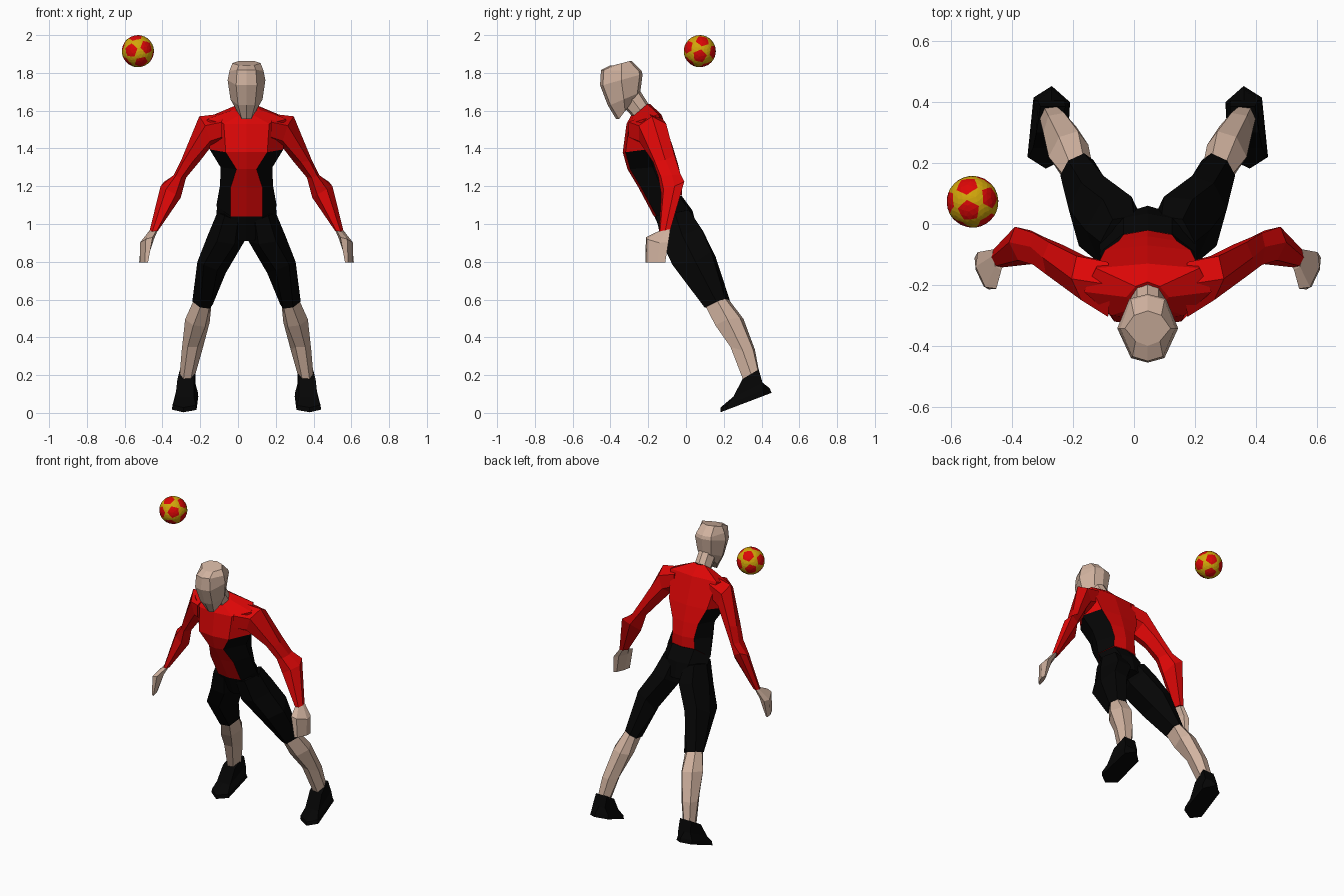
import bpy, bmesh, math
from mathutils import Vector, Matrix

if "Cube" in bpy.data.objects:
    bpy.data.objects.remove(bpy.data.objects["Cube"])

CX = 0.045  # figure's plane of symmetry


def material(name, rgb):
    m = bpy.data.materials.new(name)
    m.diffuse_color = (*rgb, 1)
    m.use_nodes = True
    m.node_tree.nodes["Principled BSDF"].inputs["Base Color"].default_value = m.diffuse_color
    return m


RED = material("shirt_red", (0.72, 0.002, 0.002))
BLACK = material("kit_black", (0.0015, 0.0015, 0.0015))
SKIN = material("skin", (0.64, 0.45, 0.35))
YELLOW = material("ball_yellow", (0.64, 0.38, 0.003))


def finish(bm, name, mats):
    bmesh.ops.recalc_face_normals(bm, faces=bm.faces[:])
    me = bpy.data.meshes.new(name)
    bm.to_mesh(me)
    bm.free()
    for m in mats:
        me.materials.append(m)
    ob = bpy.data.objects.new(name, me)
    bpy.context.collection.objects.link(ob)
    return ob


def loft(name, rings, mats, rule=None):
    """Skin rings of equal point count; rule(row, column) picks the material."""
    bm = bmesh.new()
    vs = [[bm.verts.new(p) for p in r] for r in rings]
    n = len(vs[0])
    for i in range(len(vs) - 1):
        for j in range(n):
            k = (j + 1) % n
            f = bm.faces.new((vs[i][j], vs[i][k], vs[i + 1][k], vs[i + 1][j]))
            f.material_index = rule(i, j) if rule else 0
    bm.faces.new(vs[0])
    bm.faces.new(vs[-1])
    return finish(bm, name, mats)


def body_ring(yf, zf, yb, zb, wf, ws, wb):
    """Eight-point tilted section: front panel, sides, back panel."""
    ym, zm = (yf + yb) / 2, (zf + zb) / 2
    e = 0.015  # panel edges sit slightly behind the centre line
    half = [(0, yf, zf), (wf, yf + e, zf), (ws, ym, zm), (wb, yb - e, zb), (0, yb, zb)]
    pts = half + [(-x, y, z) for x, y, z in half[3:0:-1]]
    return [(CX + x, y, z) for x, y, z in pts]


def limb(name, side, sections, mat):
    """Six-sided limb from outer, front, inner, back points per section."""
    rings = []
    for sec in sections:
        o, f, i, b = (Vector(p) for p in sec)
        d = (o - i) * 0.24
        ring = [o, f + d, f - d, i, b - d, b + d]
        rings.append([(CX + side * p.x, p.y, p.z) for p in ring])
    return loft(name, rings, [mat])


# torso: red panels front and back, black sides, red yoke
torso = [
    body_ring(-0.17, 1.04, -0.02, 1.15, 0.085, 0.16, 0.085),
    body_ring(-0.25, 1.19, -0.02, 1.22, 0.085, 0.14, 0.08),
    body_ring(-0.31, 1.29, -0.04, 1.31, 0.053, 0.137, 0.095),
    body_ring(-0.335, 1.38, -0.07, 1.41, 0.11, 0.195, 0.14),
    body_ring(-0.315, 1.53, -0.13, 1.58, 0.12, 0.21, 0.17),
    body_ring(-0.29, 1.575, -0.19, 1.635, 0.04, 0.07, 0.04),
]
loft("torso", torso, [RED, BLACK],
     lambda i, j: 1 if i < 3 and j in (1, 2, 5, 6) else 0)

# pelvis
loft("pelvis", [
    body_ring(-0.11, 0.91, 0.06, 0.97, 0.04, 0.12, 0.05),
    body_ring(-0.165, 1.035, 0.035, 1.07, 0.083, 0.158, 0.08),
    body_ring(-0.168, 1.045, -0.022, 1.148, 0.08, 0.157, 0.08),
], [BLACK])

# neck and head
loft("neck", [
    body_ring(-0.285, 1.57, -0.195, 1.63, 0.035, 0.055, 0.035),
    body_ring(-0.33, 1.62, -0.24, 1.70, 0.035, 0.055, 0.035),
], [SKIN])
loft("head", [
    body_ring(-0.37, 1.555, -0.275, 1.64, 0.025, 0.05, 0.035),
    body_ring(-0.415, 1.63, -0.243, 1.69, 0.045, 0.085, 0.05),
    body_ring(-0.455, 1.735, -0.23, 1.79, 0.055, 0.10, 0.06),
    body_ring(-0.45, 1.815, -0.235, 1.81, 0.05, 0.09, 0.055),
    body_ring(-0.40, 1.84, -0.285, 1.862, 0.04, 0.075, 0.045),
], [SKIN])

# limb sections: outer, front, inner, back
ARM = [
    ((.12, -.20, 1.585), (.13, -.305, 1.50), (.12, -.20, 1.42), (.13, -.125, 1.52)),
    ((.25, -.18, 1.57), (.205, -.25, 1.48), (.195, -.18, 1.40), (.22, -.105, 1.49)),
    ((.345, -.11, 1.34), (.31, -.17, 1.33), (.245, -.13, 1.335), (.30, -.065, 1.36)),
    ((.385, -.075, 1.26), (.36, -.14, 1.25), (.32, -.10, 1.245), (.36, -.035, 1.26)),
    ((.455, -.06, 1.20), (.40, -.125, 1.17), (.348, -.085, 1.14), (.41, -.015, 1.21)),
    ((.513, -.11, .965), (.488, -.14, .96), (.468, -.12, .965), (.495, -.085, .97)),
]
HAND = [
    ((.51, -.105, .97), (.49, -.145, .96), (.468, -.125, .97), (.498, -.088, .97)),
    ((.565, -.14, .90), (.515, -.21, .925), (.49, -.15, .92), (.54, -.095, .91)),
    ((.565, -.15, .795), (.53, -.21, .795), (.53, -.17, .795), (.56, -.115, .795)),
]
THIGH = [
    ((.155, -.06, 1.06), (.08, -.155, 1.03), (.01, -.04, 1.0), (.08, .02, 1.06)),
    ((.205, -.02, .94), (.11, -.125, .90), (.01, .0, .91), (.10, .085, .97)),
    ((.26, .05, .80), (.19, -.06, .77), (.11, .10, .74), (.18, .145, .84)),
    ((.287, .16, .59), (.22, .11, .555), (.178, .21, .575), (.235, .22, .60)),
]
SHIN = [
    ((.28, .165, .595), (.22, .115, .56), (.185, .21, .58), (.235, .215, .605)),
    ((.325, .22, .495), (.25, .165, .46), (.195, .26, .48), (.26, .295, .50)),
    ((.343, .30, .33), (.285, .24, .35), (.235, .32, .33), (.30, .36, .335)),
    ((.355, .35, .19), (.315, .305, .175), (.275, .36, .19), (.32, .385, .215)),
]
# shoe outline seen from above, narrowing upward to the ankle
SOLE = [(.315, .453), (.375, .415), (.395, .22), (.335, .182), (.265, .215), (.255, .40)]
HEEL = (0, 1, 5)


def shoe(name, side):
    def slope(y):
        return max(0, 0.01 + (y - 0.2) * 0.38)
    rings = [[(x, y, slope(y)) for x, y in SOLE],
             [(.32 + (x - .32) * .95, y - (.01 if k in HEEL else 0), slope(y) + .025)
              for k, (x, y) in enumerate(SOLE)],
             [(.32 + (x - .32) * .75, .405 if k in HEEL else .25, .16 if k in HEEL else .085)
              for k, (x, y) in enumerate(SOLE)],
             [(.318 + (x - .325) * .68, .385 if k in HEEL else .30, .23 if k in HEEL else .18)
              for k, (x, y) in enumerate(SOLE)]]
    loft(name, [[(CX + side * x, y, z) for x, y, z in r] for r in rings], [BLACK])


for side, tag in ((1, "left"), (-1, "right")):
    limb(tag + "_sleeve", side, ARM, RED)
    limb(tag + "_hand", side, HAND, SKIN)
    limb(tag + "_thigh", side, THIGH, BLACK)
    limb(tag + "_shin", side, SHIN, SKIN)
    shoe(tag + "_shoe", side)


def frame(a, b):
    """Orthonormal frame with its first axis on a and second towards b."""
    a = a.normalized()
    b = (b - a * b.dot(a)).normalized()
    return Matrix((a, b, a.cross(b))).transposed()


# ball: truncated icosahedron, large red pentagons and yellow hexagons
R = 0.085
bm = bmesh.new()
bmesh.ops.create_icosphere(bm, subdivisions=1, radius=1)
bm.edges.ensure_lookup_table()
p, q = (v.co.copy() for v in bm.edges[0].verts)
turn = frame(Vector((-.45, -.88, .05)), Vector((.3, -.55, -.75))) @ frame(p, q).transposed()
pts = []
for e in bm.edges:
    a, b = (turn @ v.co for v in e.verts)
    pts += [a.lerp(b, 0.42), b.lerp(a, 0.42)]
bm.free()
bm = bmesh.new()
for p in pts:
    bm.verts.new(p)
bmesh.ops.convex_hull(bm, input=bm.verts[:])
bmesh.ops.dissolve_limit(bm, angle_limit=math.radians(2), verts=bm.verts[:], edges=bm.edges[:])
for f in bm.faces:
    f.material_index = 0 if len(f.verts) == 5 else 1
bmesh.ops.poke(bm, faces=bm.faces[:])
bmesh.ops.subdivide_edges(bm, edges=bm.edges[:], cuts=1, use_grid_fill=True)
for v in bm.verts:
    v.co = v.co.normalized() * R
ball = finish(bm, "ball", [RED, YELLOW])
ball.location = (-0.53, 0.073, 1.915)
